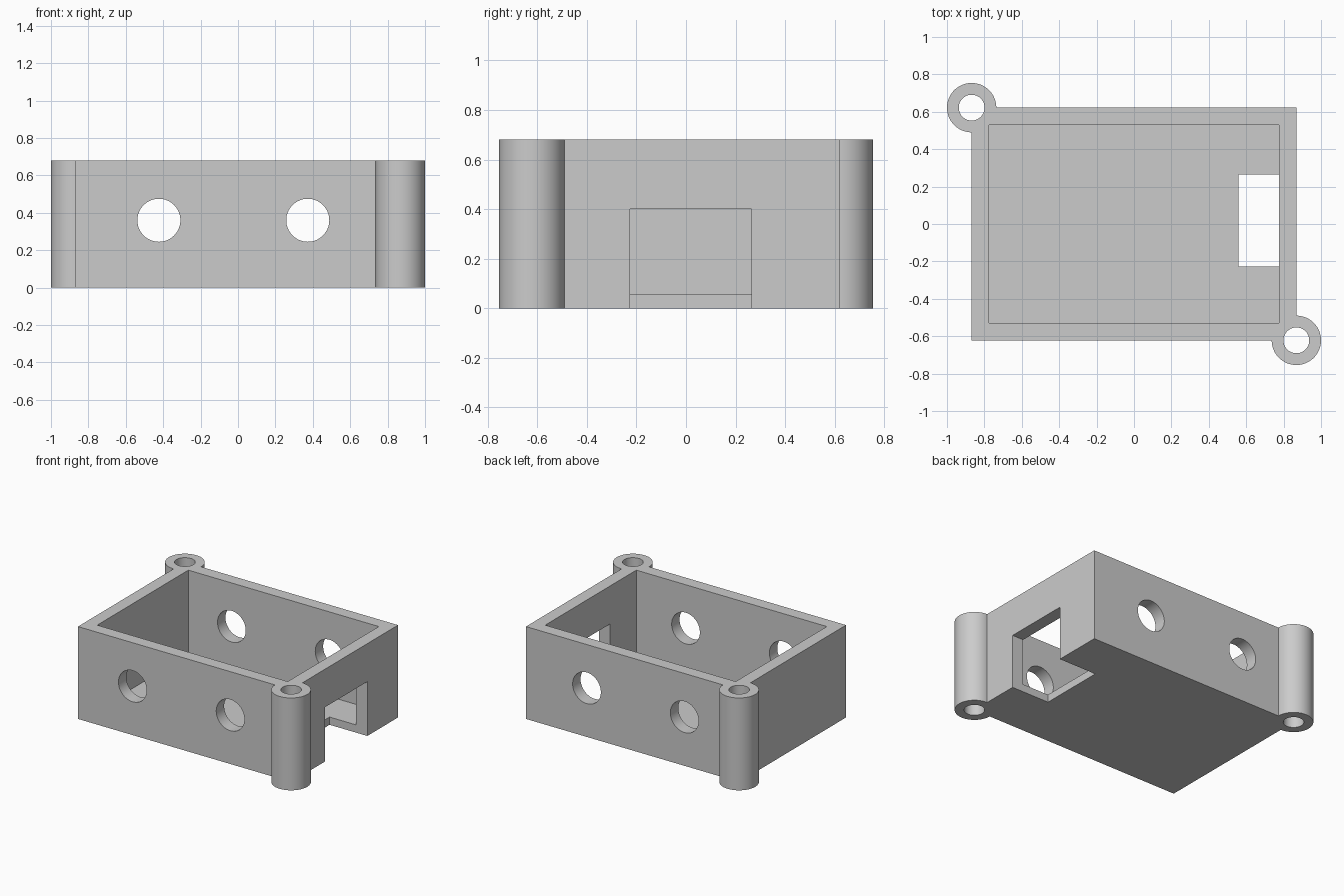
import bpy
import math

old = bpy.data.objects.get("Cube")
if old:
    bpy.data.objects.remove(old, do_unlink=True)

# Overall dimensions
HALF_X, HALF_Y, HEIGHT = 0.868, 0.622, 0.68
WALL, FLOOR = 0.092, 0.057
POST_R, BORE_R, PORT_R = 0.132, 0.069, 0.115
OVER = 0.1

grey = bpy.data.materials.new("light_grey")
grey.use_nodes = True
COLOUR = (0.6, 0.6, 0.6, 1)
grey.diffuse_color = COLOUR
grey.node_tree.nodes["Principled BSDF"].inputs["Base Color"].default_value = COLOUR


def box(name, low, high):
    centre = [(a + b) / 2 for a, b in zip(low, high)]
    bpy.ops.mesh.primitive_cube_add(size=1, location=centre)
    ob = bpy.context.object
    ob.name = name
    ob.scale = [b - a for a, b in zip(low, high)]
    bpy.ops.object.transform_apply(location=True, rotation=True, scale=True)
    return ob


def cylinder(name, radius, depth, centre, tilt=0):
    bpy.ops.mesh.primitive_cylinder_add(vertices=64, radius=radius, depth=depth,
                                        location=centre, rotation=(tilt, 0, 0))
    ob = bpy.context.object
    ob.name = name
    bpy.ops.object.transform_apply(location=True, rotation=True, scale=True)
    return ob


def combine(target, tool, operation):
    mod = target.modifiers.new(tool.name, 'BOOLEAN')
    mod.operation = operation
    mod.solver = 'EXACT'
    mod.object = tool
    bpy.context.view_layer.objects.active = target
    bpy.ops.object.modifier_apply(modifier=mod.name)
    bpy.data.objects.remove(tool, do_unlink=True)


# Box body
case = box("enclosure", (-HALF_X, -HALF_Y, 0), (HALF_X, HALF_Y, HEIGHT))

# Screw posts on two opposite corners
corners = [(-HALF_X, HALF_Y), (HALF_X, -HALF_Y)]
for x, y in corners:
    combine(case, cylinder("post", POST_R, HEIGHT, (x, y, HEIGHT / 2)), 'UNION')

# Open interior
combine(case, box("cavity", (WALL - HALF_X, WALL - HALF_Y, FLOOR),
                  (HALF_X - WALL, HALF_Y - WALL, HEIGHT + OVER)), 'DIFFERENCE')

# Screw bores
for x, y in corners:
    combine(case, cylinder("bore", BORE_R, HEIGHT + OVER, (x, y, HEIGHT / 2)), 'DIFFERENCE')

# Round ports through the front and back walls
for x in (-0.423, 0.373):
    combine(case, cylinder("port", PORT_R, 2, (x, 0, 0.36), math.pi / 2), 'DIFFERENCE')

# Connector notch through the side wall and floor
combine(case, box("notch", (0.56, -0.226, -OVER), (1.1, 0.265, 0.4)), 'DIFFERENCE')

case.data.materials.clear()
case.data.materials.append(grey)
for face in case.data.polygons:
    face.material_index = 0
bpy.ops.object.select_all(action='DESELECT')
case.select_set(True)
bpy.context.view_layer.objects.active = case
bpy.ops.object.shade_smooth_by_angle(angle=math.radians(30))
